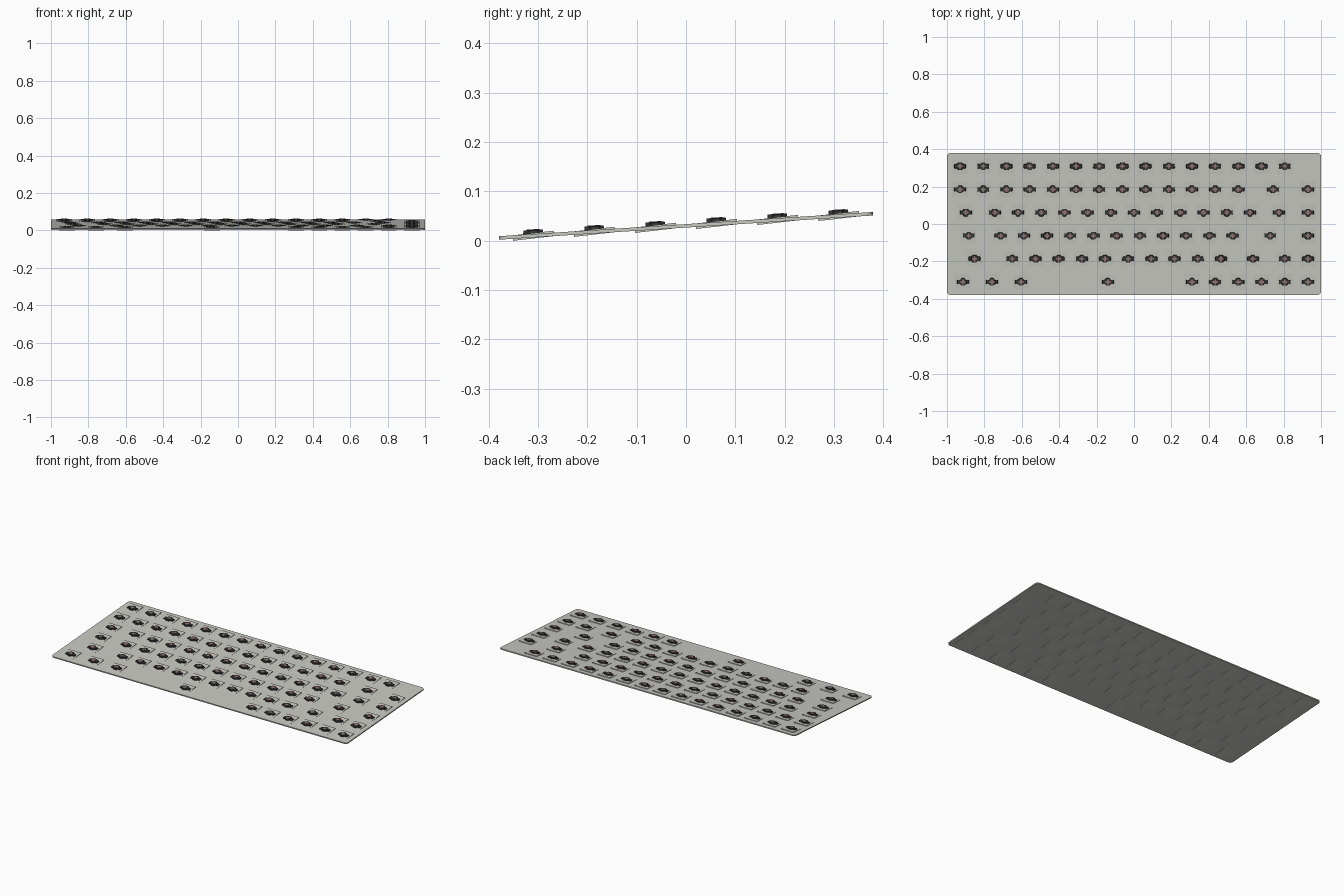
import bpy, bmesh, math
from mathutils import Matrix

if "Cube" in bpy.data.objects:
    bpy.data.objects.remove(bpy.data.objects["Cube"])

U = 0.124                      # key pitch
TILT = math.atan2(0.049, 0.757)
T = 0.007                      # plate thickness


def material(name, col):
    m = bpy.data.materials.new(name)
    m.diffuse_color = (*col, 1)
    m.use_nodes = True
    m.node_tree.nodes["Principled BSDF"].inputs["Base Color"].default_value = m.diffuse_color
    return m


GREY = material("light_grey", (0.58, 0.58, 0.54))
BLACK = material("switch_black", (0.035, 0.035, 0.035))
BROWN = material("stem_brown", (0.30, 0.19, 0.17))


def prism(bm, pts, z0, z1, top=1.0):
    """Extruded outline, with its top scaled for a taper."""
    lo = [bm.verts.new((x, y, z0)) for x, y in pts]
    hi = [bm.verts.new((x * top, y * top, z1)) for x, y in pts]
    n = len(pts)
    bm.faces.new(lo[::-1])
    bm.faces.new(hi)
    for i in range(n):
        bm.faces.new((lo[i], lo[(i + 1) % n], hi[(i + 1) % n], hi[i]))


def rect(w, d, c=0.0):
    """Rectangle outline, corners cut by c."""
    w, d = w / 2, d / 2
    if c == 0:
        return [(-w, -d), (w, -d), (w, d), (-w, d)]
    return [(-w + c, -d), (w - c, -d), (w, -d + c), (w, d - c),
            (w - c, d), (-w + c, d), (-w, d - c), (-w, -d + c)]


def round_rect(w, d, r, n=5):
    pts = []
    for k, (sx, sy) in enumerate([(1, 1), (-1, 1), (-1, -1), (1, -1)]):
        for i in range(n + 1):
            a = math.pi / 2 * (k + i / n)
            pts.append((sx * (w / 2 - r) + r * math.cos(a),
                        sy * (d / 2 - r) + r * math.sin(a)))
    return pts


def mesh(name, mat, parts):
    bm = bmesh.new()
    for p in parts:
        prism(bm, *p)
    me = bpy.data.meshes.new(name)
    bm.to_mesh(me)
    bm.free()
    me.materials.append(mat)
    return me


def place(name, me, matrix):
    ob = bpy.data.objects.new(name, me)
    ob.matrix_world = matrix
    bpy.context.collection.objects.link(ob)
    return ob


base = Matrix.Translation((0, 0, 0.034)) @ Matrix.Rotation(TILT, 4, 'X')

# mounting plate
plate = mesh("plate", GREY, [(round_rect(2, 0.759, 0.018), -T / 2, T / 2)])
place("plate", plate, base)

# shared switch parts: housing slab, dark bow-tie body, cross stem
housing = mesh("switch_housing", GREY, [(rect(0.084, 0.084), -0.0055, 0.0055)])
body = mesh("switch_body", BLACK, [
    (rect(0.068, 0.024, 0.003), 0, 0.0105, 0.88),
    (rect(0.038, 0.042, 0.010), 0, 0.0120, 0.92)])
stem = mesh("switch_stem", BROWN, [
    (rect(0.026, 0.009), 0.008, 0.0130),
    (rect(0.009, 0.026), 0.008, 0.0131)])


def run(start, count):
    return [start + i for i in range(count)]


# key centres in units from the left edge, back row first
rows = [
    run(0.5, 15),
    run(0.5, 13) + [14, 15.5],
    [0.75] + run(2, 12) + [14.25, 15.5],
    [0.875] + run(2.25, 11) + [13.875, 15.5],
    [1.125] + run(2.75, 10) + [13.125, 14.5, 15.5],
    [0.625, 1.875, 3.125, 6.875] + run(10.5, 6),
]
lean = Matrix.Rotation(math.radians(2.8), 4, 'X')
for r, keys in enumerate(rows):
    for k, u in enumerate(keys):
        m = base @ Matrix.Translation(((u - 8) * U, (2.5 - r) * U, 0))
        tag = f"_{r + 1}_{k + 1}"
        place("switch_housing" + tag, housing, m @ lean)
        place("switch_body" + tag, body, m)
        place("switch_stem" + tag, stem, m)

# rest the model on z = 0
bpy.context.view_layer.update()
obs = list(bpy.context.collection.objects)
low = min((o.matrix_world @ v.co).z for o in obs for v in o.data.vertices)
for o in obs:
    o.location.z -= low
